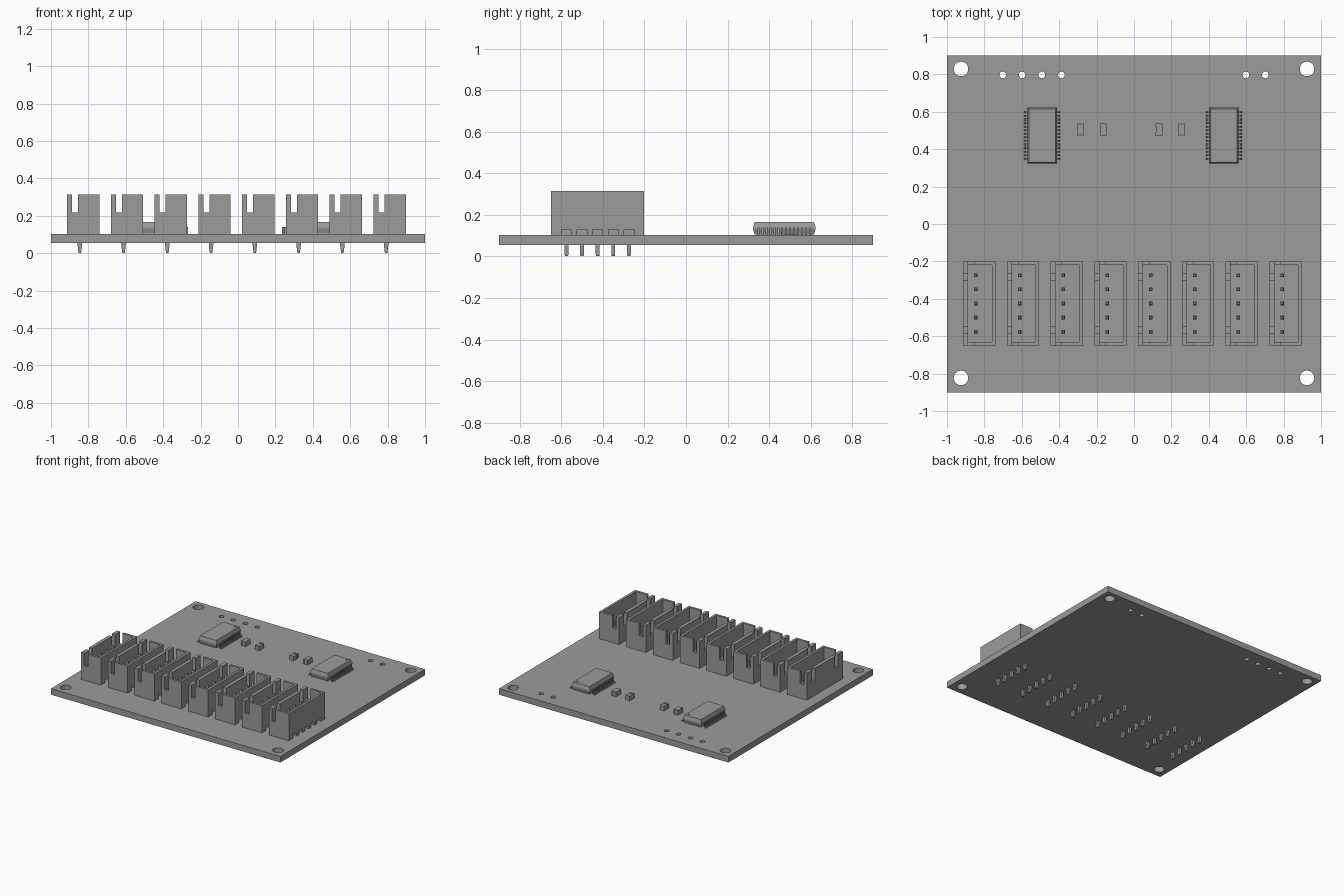
import bpy, bmesh
from mathutils import Matrix, Vector

if "Cube" in bpy.data.objects:
    bpy.data.objects.remove(bpy.data.objects["Cube"])

# One dark grey for the whole model
grey = bpy.data.materials.new("dark_grey")
grey.diffuse_color = (0.33, 0.33, 0.33, 1)
grey.use_nodes = True
grey.node_tree.nodes["Principled BSDF"].inputs["Base Color"].default_value = grey.diffuse_color


def finish(name, bm):
    bmesh.ops.recalc_face_normals(bm, faces=bm.faces)
    me = bpy.data.meshes.new(name)
    bm.to_mesh(me)
    bm.free()
    me.materials.append(grey)
    ob = bpy.data.objects.new(name, me)
    bpy.context.collection.objects.link(ob)
    return ob


def add_box(bm, x0, x1, y0, y1, z0, z1):
    m = Matrix.Translation(((x0 + x1) / 2, (y0 + y1) / 2, (z0 + z1) / 2))
    m = m @ Matrix.Diagonal((x1 - x0, y1 - y0, z1 - z0, 1))
    bmesh.ops.create_cube(bm, size=1, matrix=m)


def boxes(name, dims):
    bm = bmesh.new()
    for d in dims:
        add_box(bm, *d)
    return finish(name, bm)


def cylinders(name, items, z, depth):
    bm = bmesh.new()
    for x, y, r in items:
        bmesh.ops.create_cone(bm, cap_ends=True, segments=24, radius1=r, radius2=r,
                              depth=depth, matrix=Matrix.Translation((x, y, z)))
    return finish(name, bm)


def add_loft(bm, rings):
    """Stack of rectangles (half x, half y, z), capped at both ends."""
    loops = [[bm.verts.new((sx * hx, sy * hy, z)) for sx, sy in ((-1, -1), (1, -1), (1, 1), (-1, 1))]
             for hx, hy, z in rings]
    for a, b in zip(loops, loops[1:]):
        for i in range(4):
            j = (i + 1) % 4
            bm.faces.new((a[i], a[j], b[j], b[i]))
    bm.faces.new(loops[0])
    bm.faces.new(loops[-1])
    return [v for loop in loops for v in loop]


def cut(ob, *cutters):
    for c in cutters:
        mod = ob.modifiers.new("cut", 'BOOLEAN')
        mod.object, mod.operation, mod.solver = c, 'DIFFERENCE', 'EXACT'
    dg = bpy.context.evaluated_depsgraph_get()
    me = bpy.data.meshes.new_from_object(ob.evaluated_get(dg))
    ob.modifiers.clear()
    ob.data = me
    for c in cutters:
        bpy.data.objects.remove(c, do_unlink=True)


def copy(ob, name, loc):
    o = bpy.data.objects.new(name, ob.data)
    o.location = loc
    bpy.context.collection.objects.link(o)


# Board with corner and wire holes
TOP = 0.102
board = boxes("board", [(-1, 1, -0.9, 0.9, 0.054, TOP)])
holes = [(sx * 0.925, y, 0.039) for sx in (-1, 1) for y in (-0.823, 0.829)]
holes += [(x, 0.797, 0.018) for x in (-0.702, -0.598, -0.493, -0.388, 0.598, 0.702)]
cut(board, cylinders("hole_cutter", holes, 0.08, 0.2))

# Connector housing: local origin at its left edge and mid length
W, L, H = 0.173, 0.224, 0.315
PIN_Y = [(i - 2) * 0.075 for i in range(5)]
housing = boxes("connector_housing_1", [(0, W, -L, L, TOP, H)])
cavity = boxes("cavity_cutter", [(0.027, W - 0.019, -L + 0.018, L - 0.018, 0.145, 0.4)])
end_slot = boxes("end_slot_cutter", [(0.027, 0.059, -0.3, 0.3, 0.217, 0.4)])
side_slots = boxes("side_slot_cutter", [(-0.05, 0.04, y - 0.018, y + 0.018, 0.217, 0.4)
                                        for y in (-0.143, 0.143)])
notches = boxes("notch_cutter", [(W - 0.05, W + 0.05, y - 0.024, y + 0.024, 0.08, 0.13)
                                 for y in PIN_Y])
cut(housing, cavity, end_slot, side_slots, notches)

# Connector pins, tapered below the board
bm = bmesh.new()
for y in PIN_Y:
    vs = add_loft(bm, [(0.006, 0.007, 0.001), (0.008, 0.0095, 0.01), (0.0125, 0.0095, 0.05),
                       (0.0095, 0.0095, 0.06), (0.0095, 0.0095, 0.255), (0.005, 0.005, 0.27)])
    bmesh.ops.translate(bm, vec=Vector((0.068, y, 0)), verts=vs)
pins = finish("connector_pins_1", bm)

for i in range(8):
    loc = (-0.914 + i * 0.234, -0.425, 0)
    if i == 0:
        housing.location = pins.location = loc
    else:
        copy(housing, f"connector_housing_{i + 1}", loc)
        copy(pins, f"connector_pins_{i + 1}", loc)

# Chip body with a dimple marking the first lead
bm = bmesh.new()
add_loft(bm, [(0.07, 0.143, 0.106), (0.079, 0.15, 0.131), (0.079, 0.15, 0.14), (0.071, 0.143, 0.166)])
chip = finish("chip_body_left", bm)
cut(chip, cylinders("dimple_cutter", [(0.05, 0.122, 0.008)], 0.166, 0.008))

# Gull-wing leads, swept from a side profile and mirrored
PROFILE = [(0.072, 0.139), (0.088, 0.139), (0.096, 0.109), (0.108, 0.109),
           (0.108, 0.103), (0.091, 0.103), (0.084, 0.133), (0.072, 0.133)]
bm = bmesh.new()
for side in (-1, 1):
    for i in range(14):
        y = (i - 6.5) * 0.0191
        f = bm.faces.new([bm.verts.new((side * x, y - 0.0045, z)) for x, z in PROFILE])
        g = bmesh.ops.extrude_face_region(bm, geom=[f])["geom"]
        bmesh.ops.translate(bm, vec=(0, 0.009, 0),
                            verts=[v for v in g if isinstance(v, bmesh.types.BMVert)])
leads = finish("chip_leads_left", bm)
chip.location = leads.location = (-0.491, 0.473, 0)
copy(chip, "chip_body_right", (0.481, 0.473, 0))
copy(leads, "chip_leads_right", (0.481, 0.473, 0))

# Resistors: body with two slightly raised end caps
resistor = boxes("resistor_left", [(-0.0175, 0.0175, -0.02, 0.02, TOP, 0.134),
                                   (-0.018, 0.018, -0.031, -0.016, TOP, 0.138),
                                   (-0.018, 0.018, 0.016, 0.031, TOP, 0.138)])
resistor.location = (-0.165, 0.505, 0)
copy(resistor, "resistor_right", (0.134, 0.505, 0))

# Indicator lamps: blocks with a shallow rounded notch in each end
lamp = boxes("lamp_left", [(-0.019, 0.019, -0.031, 0.031, TOP, 0.14)])
cut(lamp, cylinders("lamp_notch_cutter", [(0, -0.037, 0.01), (0, 0.037, 0.01)], 0.12, 0.1))
lamp.location = (-0.286, 0.505, 0)
copy(lamp, "lamp_right", (0.255, 0.505, 0))
